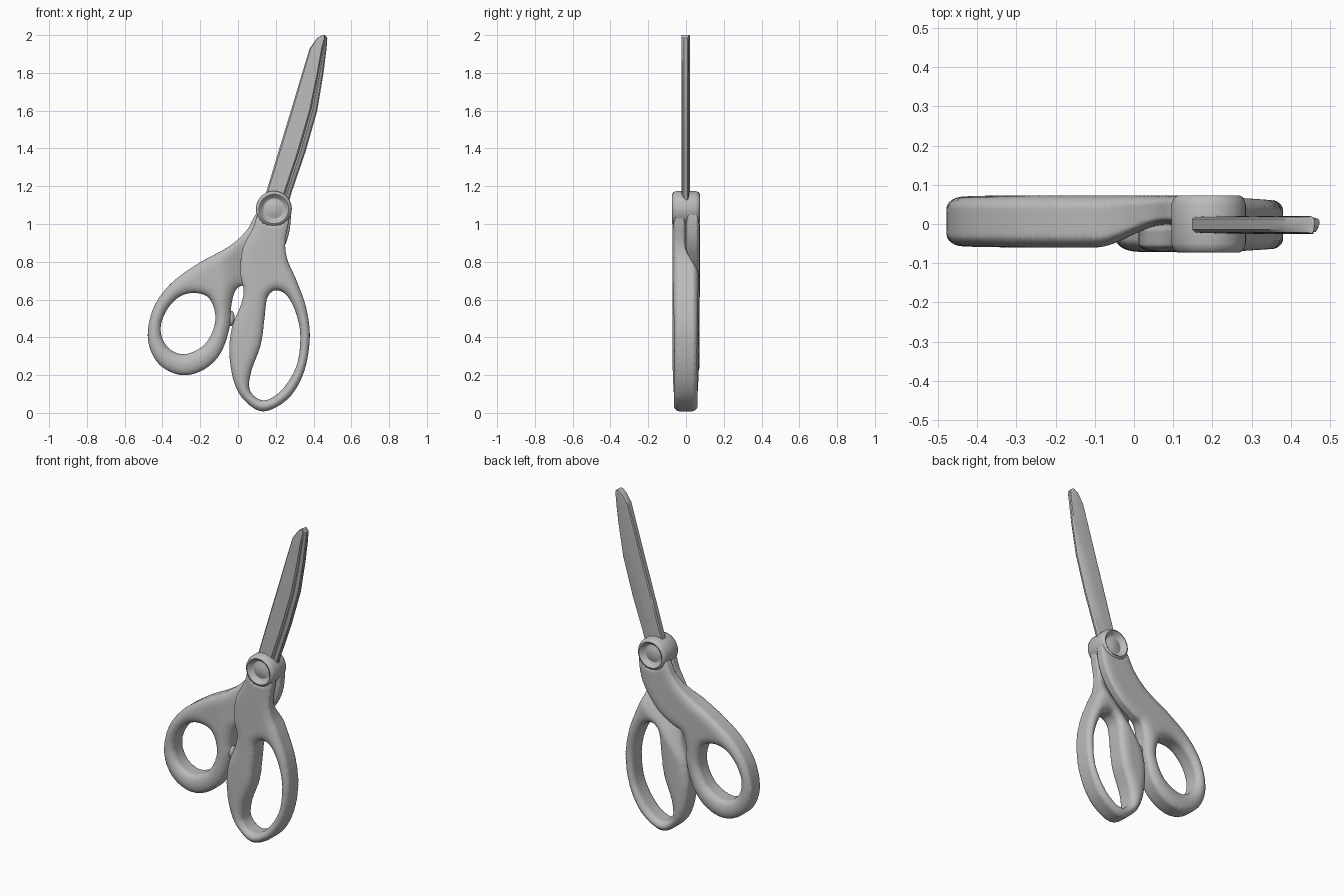
import bpy, bmesh, math
from mathutils import Vector, Matrix, kdtree

if "Cube" in bpy.data.objects:
    bpy.data.objects.remove(bpy.data.objects["Cube"])

grey = bpy.data.materials.new("plain_grey")
grey.use_nodes = True
colour = (0.5, 0.5, 0.5, 1)
grey.diffuse_color = colour
grey.node_tree.nodes["Principled BSDF"].inputs["Base Color"].default_value = colour

PIVOT = Vector((0.19, 1.08))


def finish(name, mesh, angle=40):
    """Link a mesh as a smooth shaded grey part."""
    ob = bpy.data.objects.new(name, mesh)
    bpy.context.collection.objects.link(ob)
    mesh.materials.clear()
    mesh.materials.append(grey)
    bpy.ops.object.select_all(action='DESELECT')
    ob.select_set(True)
    bpy.context.view_layer.objects.active = ob
    bpy.ops.object.shade_smooth_by_angle(angle=math.radians(angle))
    return ob


def smooth_loop(pts, steps=10):
    """Closed Catmull-Rom loop through the points."""
    p = [Vector(q) for q in pts]
    n, out = len(p), []
    for i in range(n):
        a, b, c, d = (p[(i + k) % n] for k in (-1, 0, 1, 2))
        for s in range(steps):
            t = s / steps
            out.append(b + (c - a) * t / 2 + (a - b * 2.5 + c * 2 - d / 2) * t * t
                       + ((b - c) * 1.5 + (d - a) / 2) * t ** 3)
    return out


def ramp(v, lo, hi):
    t = min(max((v - lo) / (hi - lo), 0), 1)
    return t * t * (3 - 2 * t)


def make_handle(name, outer, hole, depth_range, round_width=0.06):
    """Extrude outline with finger hole, remesh, then sculpt its thickness."""
    loops = [smooth_loop(outer), smooth_loop(hole)]
    cu = bpy.data.curves.new(name + "_outline", 'CURVE')
    cu.dimensions, cu.fill_mode, cu.extrude = '2D', 'BOTH', 0.06
    for loop in loops:
        sp = cu.splines.new('POLY')
        sp.points.add(len(loop) - 1)
        for pt, v in zip(sp.points, loop):
            pt.co = (v.x, v.y, 0, 1)
        sp.use_cyclic_u = True
    helper = bpy.data.objects.new(name + "_helper", cu)
    bpy.context.collection.objects.link(helper)
    dg = bpy.context.evaluated_depsgraph_get()
    slab = bpy.data.meshes.new_from_object(helper.evaluated_get(dg))
    bpy.data.objects.remove(helper)
    bm = bmesh.new()
    bm.from_mesh(slab)
    bmesh.ops.remove_doubles(bm, verts=bm.verts, dist=0.0001)
    bmesh.ops.recalc_face_normals(bm, faces=bm.faces)
    bm.to_mesh(slab)
    bm.free()

    temp = bpy.data.objects.new(name + "_temp", slab)
    bpy.context.collection.objects.link(temp)
    rm = temp.modifiers.new("remesh", 'REMESH')
    rm.mode, rm.voxel_size = 'VOXEL', 0.009
    sm = temp.modifiers.new("smooth", 'SMOOTH')
    sm.factor, sm.iterations = 0.5, 4
    dg = bpy.context.evaluated_depsgraph_get()
    mesh = bpy.data.meshes.new_from_object(temp.evaluated_get(dg))
    bpy.data.objects.remove(temp)

    edge = [v for loop in loops for v in loop]
    tree = kdtree.KDTree(len(edge))
    for i, v in enumerate(edge):
        tree.insert((v.x, v.y, 0), i)
    tree.balance()
    for v in mesh.vertices:
        x, z, t = v.co.x, v.co.y, max(-1, min(1, -v.co.z / 0.06))
        d = min(tree.find((x, z, 0))[2] / round_width, 1)
        t *= 0.55 + 0.45 * math.sqrt(1 - (1 - d) ** 2)
        front, back = depth_range(x, z)
        y = (front + back) / 2 + t * (back - front) / 2
        # sink the area under the pivot dish
        if (Vector((x, z)) - PIVOT).length < 0.085:
            y = max(-0.035, min(0.035, y))
        v.co = (x, y, z)
    ob = finish(name, mesh, 60)
    relax = ob.modifiers.new("relax", 'SMOOTH')
    relax.factor, relax.iterations = 0.5, 3
    return ob


# Large handle: front half at the shank, full thickness at the ring
def large_depth(x, z):
    return -0.071, 0.002 + 0.066 * ramp(0.66 + (x - 0.02) - z, -0.02, 0.16)


make_handle(
    "large_handle",
    [(.27, 1.09), (.268, 1.01), (.25, .9), (.262, .81), (.31, .7), (.36, .56),
     (.38, .4), (.35, .22), (.27, .08), (.14, .008), (.04, .06), (-.02, .16),
     (-.046, .32), (-.03, .46), (.015, .57), (.03, .65), (.012, .74), (.025, .87),
     (.08, .98), (.115, 1.08), (.19, 1.15)],
    [(.2, .65), (.155, .61), (.14, .5), (.12, .36), (.07, .22), (.06, .13),
     (.1, .077), (.16, .07), (.24, .13), (.31, .25), (.33, .4), (.31, .52),
     (.26, .62)],
    large_depth)


# Small handle: back half at the shank, full thickness at the ring
def small_depth(x, z):
    return -0.002 - 0.058 * ramp(-x, -0.08, 0.1), 0.073


make_handle(
    "small_handle",
    [(.27, 1.09), (.275, .98), (.24, .87), (.15, .75), (.05, .685), (-.01, .655),
     (-.035, .57), (-.04, .47), (-.09, .32), (-.18, .23), (-.3, .2), (-.42, .26),
     (-.477, .39), (-.45, .55), (-.36, .68), (-.22, .785), (-.05, .88),
     (.045, .965), (.1, 1.06), (.19, 1.15)],
    [(-.23, .635), (-.31, .615), (-.38, .54), (-.41, .44), (-.375, .35),
     (-.29, .31), (-.19, .35), (-.135, .43), (-.12, .52), (-.155, .61)],
    small_depth)


# Pivot boss: turned barrel with a dished screw head on both sides
def make_pivot():
    half = [(.035, .055), (.05, .046), (.056, .046), (.066, .063), (.078, .073),
            (.088, .068), (.095, .05)]
    profile = [(0, -.057)] + [(r, -y) for r, y in half] + half[::-1] + [(0, .057)]
    bm = bmesh.new()
    vs = [bm.verts.new((r, y, 0)) for r, y in profile]
    es = [bm.edges.new(pair) for pair in zip(vs, vs[1:])]
    bmesh.ops.spin(bm, geom=vs + es, axis=(0, 1, 0), cent=(0, 0, 0),
                   angle=math.tau, steps=48)
    bmesh.ops.remove_doubles(bm, verts=bm.verts, dist=0.0001)
    bmesh.ops.recalc_face_normals(bm, faces=bm.faces)
    bm.transform(Matrix.Translation((PIVOT.x, 0, PIVOT.y)))
    mesh = bpy.data.meshes.new("pivot_boss")
    bm.to_mesh(mesh)
    bm.free()
    finish("pivot_boss", mesh, 60)


make_pivot()

# Blades: lofted from stations of height, left edge and right edge
STATIONS = [(1.05, .12, .25), (1.17, .15, .285), (1.38, .213, .357),
            (1.6, .28, .42), (1.8, .34, .453), (1.93, .38, .469),
            (1.985, .42, .473), (2.0, .445, .46)]


def make_blade(name, section):
    bm = bmesh.new()
    rings = [[bm.verts.new((l + (r - l) * u, y, z)) for u, y in section]
             for z, l, r in STATIONS]
    n = len(section)
    for a, b in zip(rings, rings[1:]):
        for i in range(n):
            j = (i + 1) % n
            bm.faces.new((a[i], a[j], b[j], b[i]))
    bm.faces.new(rings[0])
    bm.faces.new(rings[-1])
    bmesh.ops.recalc_face_normals(bm, faces=bm.faces)
    mesh = bpy.data.meshes.new(name)
    bm.to_mesh(mesh)
    bm.free()
    finish(name, mesh, 30)


make_blade("front_blade", [(0, 0), (0, -.014), (.06, -.022), (.7, -.025),
                           (.76, -.015), (.82, -.02), (.95, -.01), (.97, 0)])
make_blade("back_blade", [(0, 0), (0, .013), (.05, .018), (.5, .02),
                          (.95, .013), (1, .008), (1, -.002)])

# Small stop bumper between the rings
bm = bmesh.new()
bmesh.ops.create_uvsphere(bm, u_segments=16, v_segments=10, radius=0.025)
bm.transform(Matrix.Translation((-.035, 0, .5)) @ Matrix.Diagonal((.7, 1.2, 1.6, 1)))
bumper = bpy.data.meshes.new("stop_bumper")
bm.to_mesh(bumper)
bm.free()
finish("stop_bumper", bumper)
